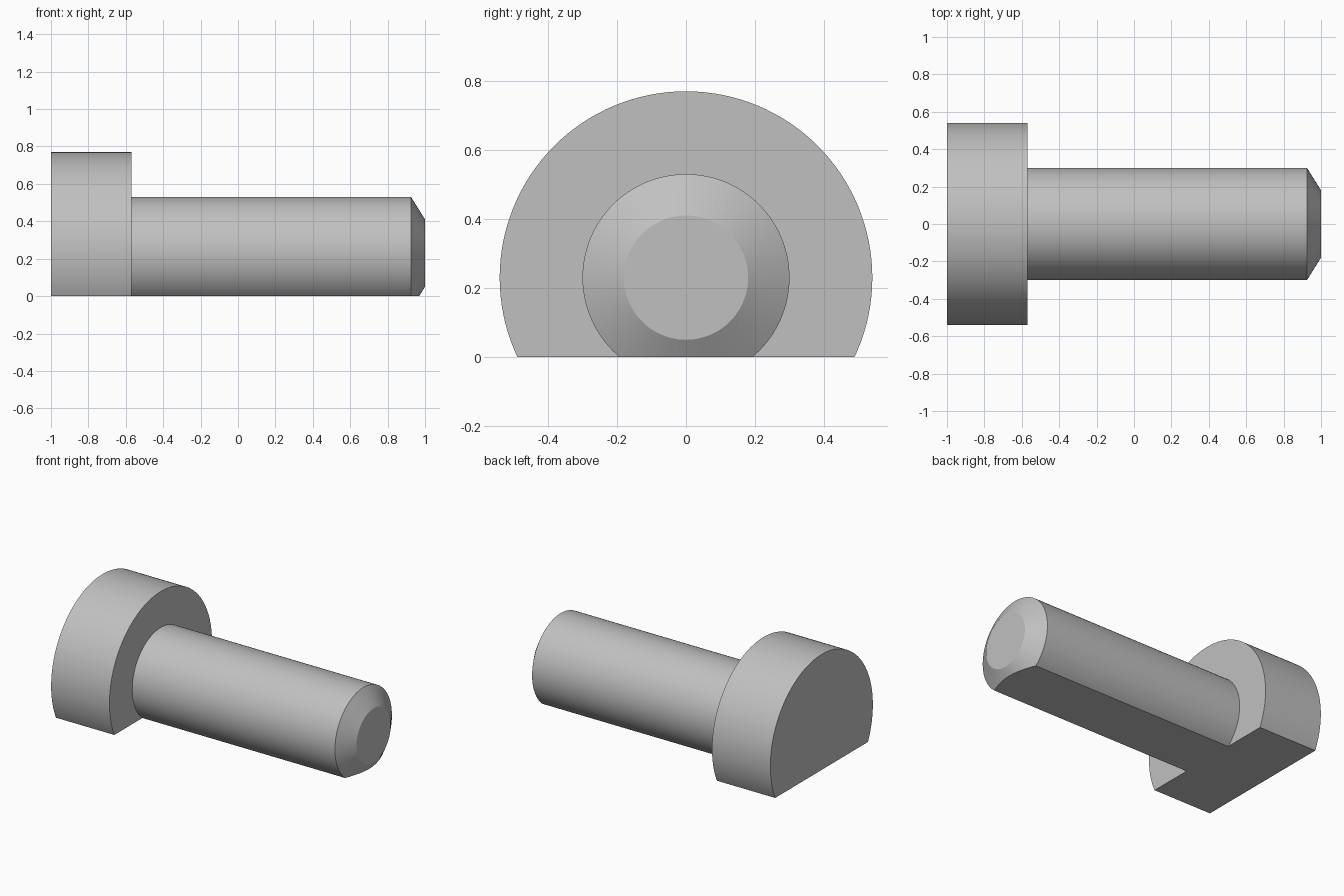
import bpy
import bmesh
from math import cos, sin, tau, radians

if "Cube" in bpy.data.objects:
    bpy.data.objects.remove(bpy.data.objects["Cube"], do_unlink=True)

AXIS_HEIGHT = 0.23
SIDES = 128

# Plain grey metal
grey = bpy.data.materials.new("grey metal")
grey.use_nodes = True
colour = (0.53, 0.53, 0.53, 1)
grey.diffuse_color = colour
grey.node_tree.nodes["Principled BSDF"].inputs["Base Color"].default_value = colour

# Half profile along the axis: head, shoulder, shank, chamfered tip (x, radius)
profile = [(-1, 0.54), (-0.57, 0.54), (-0.57, 0.30), (0.925, 0.30), (1, 0.18)]

# Turn the profile around the lengthwise axis
bm = bmesh.new()
rings = [[bm.verts.new((x, r * cos(tau * i / SIDES), AXIS_HEIGHT + r * sin(tau * i / SIDES)))
          for i in range(SIDES)] for x, r in profile]
for a, b in zip(rings, rings[1:]):
    for i in range(SIDES):
        j = (i + 1) % SIDES
        bm.faces.new((a[i], a[j], b[j], b[i]))
bm.faces.new(rings[0])
bm.faces.new(rings[-1])

# Slice off the underside to leave one flat face
cut = bmesh.ops.bisect_plane(bm, geom=bm.verts[:] + bm.edges[:] + bm.faces[:],
                             plane_co=(0, 0, 0), plane_no=(0, 0, 1), clear_inner=True)
rim = [e for e in bm.edges if e.is_boundary]
bmesh.ops.triangle_fill(bm, edges=rim, use_beauty=True, normal=(0, 0, -1))
bmesh.ops.recalc_face_normals(bm, faces=bm.faces[:])

mesh = bpy.data.meshes.new("flat_sided_bolt")
bm.to_mesh(mesh)
bm.free()
mesh.materials.append(grey)
bolt = bpy.data.objects.new("flat_sided_bolt", mesh)
bpy.context.collection.objects.link(bolt)

# Smooth round walls with crisp edges
bpy.ops.object.select_all(action="DESELECT")
bolt.select_set(True)
bpy.context.view_layer.objects.active = bolt
bpy.ops.object.shade_smooth_by_angle(angle=radians(25))
